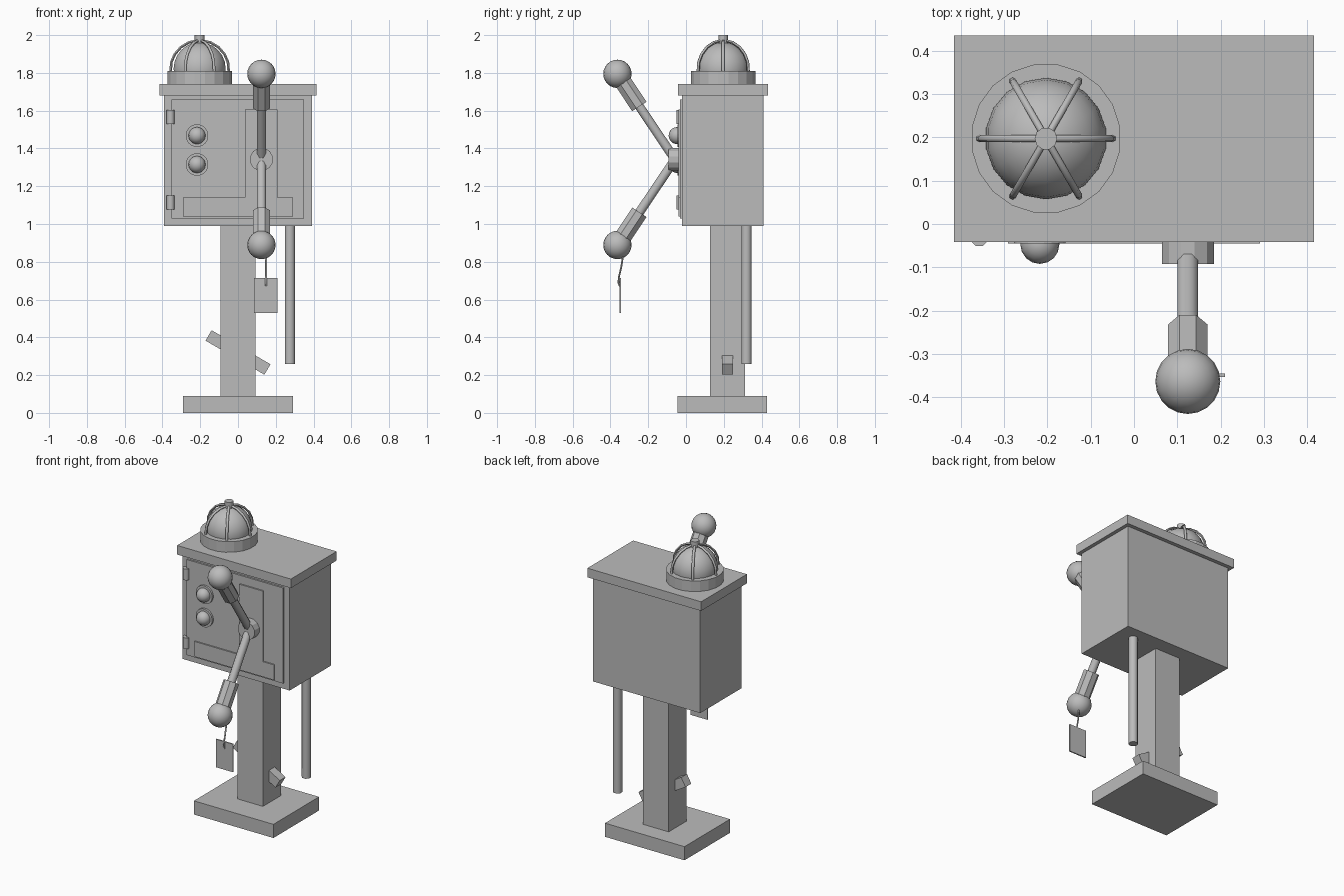
import bpy
import bmesh
from math import radians, cos, sin, pi
from mathutils import Vector, Matrix

if "Cube" in bpy.data.objects:
    bpy.data.objects.remove(bpy.data.objects["Cube"], do_unlink=True)

grey = bpy.data.materials.new("plain grey")
grey.use_nodes = True
grey.diffuse_color = (0.5, 0.5, 0.5, 1)
grey.node_tree.nodes["Principled BSDF"].inputs["Base Color"].default_value = (0.5, 0.5, 0.5, 1)


def finish(name, bm, smooth=None):
    """Turn a bmesh into a named object, optionally smooth shaded."""
    bmesh.ops.recalc_face_normals(bm, faces=bm.faces[:])
    mesh = bpy.data.meshes.new(name)
    bm.to_mesh(mesh)
    bm.free()
    obj = bpy.data.objects.new(name, mesh)
    bpy.context.collection.objects.link(obj)
    mesh.materials.append(grey)
    if smooth:
        bpy.ops.object.select_all(action='DESELECT')
        obj.select_set(True)
        bpy.context.view_layer.objects.active = obj
        bpy.ops.object.shade_smooth_by_angle(angle=radians(smooth))
    return obj


def box(name, x, y, z):
    """Box spanning the given ranges."""
    bm = bmesh.new()
    bmesh.ops.create_cube(bm, size=1)
    for v in bm.verts:
        v.co = [(r[0] + r[1]) / 2 + c * (r[1] - r[0]) for c, r in zip(v.co, (x, y, z))]
    return finish(name, bm)


def rod(name, start, end, radius, sides, smooth=None):
    """Capped cylinder between two points."""
    a, b = Vector(start), Vector(end)
    turn = (b - a).to_track_quat('Z', 'Y').to_matrix().to_4x4()
    spin = Matrix.Rotation(pi / sides, 4, 'Z')
    bm = bmesh.new()
    bmesh.ops.create_cone(bm, cap_ends=True, segments=sides, radius1=radius, radius2=radius,
                          depth=(b - a).length,
                          matrix=Matrix.Translation((a + b) / 2) @ turn @ spin)
    return finish(name, bm, smooth)


def ball(name, centre, radius, segments=16, rings=10):
    bm = bmesh.new()
    bmesh.ops.create_uvsphere(bm, u_segments=segments, v_segments=rings, radius=radius,
                              matrix=Matrix.Translation(centre))
    return finish(name, bm, 60)


def tube(name, points, radius):
    """Round wire along a path, converted to a mesh."""
    curve = bpy.data.curves.new(name, 'CURVE')
    curve.dimensions = '3D'
    curve.bevel_depth = radius
    curve.bevel_resolution = 1
    curve.use_fill_caps = True
    spline = curve.splines.new('POLY')
    spline.points.add(len(points) - 1)
    for p, co in zip(spline.points, points):
        p.co = (*co, 1)
    curve.materials.append(grey)
    obj = bpy.data.objects.new(name, curve)
    bpy.context.collection.objects.link(obj)
    bpy.ops.object.select_all(action='DESELECT')
    obj.select_set(True)
    bpy.context.view_layer.objects.active = obj
    bpy.ops.object.convert(target='MESH')
    bpy.ops.object.shade_smooth_by_angle(angle=radians(60))


# Stand
box("base_plate", (-0.29, 0.29), (-0.045, 0.43), (0, 0.09))
box("post", (-0.093, 0.093), (0.127, 0.313), (0.09, 0.99))
peg = box("cross_peg", (-0.18, 0.18), (-0.03, 0.03), (-0.032, 0.032))
peg.rotation_euler.y = radians(30)
peg.location = (0, 0.22, 0.32)
rod("conduit_pipe", (0.275, 0.32, 0.26), (0.275, 0.32, 0.99), 0.029, 8, 50)

# Cabinet
box("cabinet", (-0.391, 0.391), (-0.02, 0.41), (0.99, 1.68))
box("cabinet_lid", (-0.415, 0.415), (-0.042, 0.435), (1.68, 1.74))
box("door", (-0.352, 0.35), (-0.032, -0.018), (1.03, 1.66))

# Raised inverted-T panel
bm = bmesh.new()
outline = [(-0.29, 1.04), (0.29, 1.04), (0.29, 1.14), (0.21, 1.14),
           (0.21, 1.605), (0.037, 1.605), (0.037, 1.14), (-0.29, 1.14)]
face = bm.faces.new([bm.verts.new((x, -0.03, z)) for x, z in outline])
front = bmesh.ops.extrude_face_region(bm, geom=[face])["geom"]
bmesh.ops.translate(bm, vec=(0, -0.011, 0),
                    verts=[g for g in front if isinstance(g, bmesh.types.BMVert)])
finish("raised_panel", bm)

# Hinges and signal lamps
for part, z in (("upper", 1.567), ("lower", 1.113)):
    rod(part + "_hinge", (-0.357, -0.03, z - 0.037), (-0.357, -0.03, z + 0.037), 0.022, 8, 50)
for part, z in (("upper", 1.468), ("lower", 1.315)):
    rod(part + "_lamp_ring", (-0.217, -0.02, z), (-0.217, -0.045, z), 0.06, 20)
    ball(part + "_lamp", (-0.217, -0.047, z), 0.045)

# Levers mirrored above and below the hub
hub_x, hub_z = 0.124, 1.342
rod("lever_hub", (hub_x, -0.025, hub_z), (hub_x, -0.092, hub_z), 0.062, 12)
for part, s in (("upper", 1), ("lower", -1)):
    def at(y, dz):
        return (hub_x, y, hub_z + s * dz)
    rod(part + "_lever_rod", at(-0.073, 0.022), at(-0.27, 0.315), 0.026, 8, 50)
    rod(part + "_lever_grip", at(-0.247, 0.28), at(-0.35, 0.435), 0.049, 8)
    ball(part + "_lever_knob", at(-0.363, 0.453), 0.075, 20, 12)

# Hanging tag on a string
tube("tag_string", [(0.15, -0.332, 0.84), (0.148, -0.343, 0.77), (0.148, -0.355, 0.72),
                    (0.148, -0.358, 0.69), (0.148, -0.35, 0.67)], 0.005)
box("tag", (0.085, 0.21), (-0.353, -0.345), (0.53, 0.715))

# Caged beacon
cx, cy = -0.203, 0.197
rod("beacon_base", (cx, cy, 1.74), (cx, cy, 1.81), 0.173, 20)
bm = bmesh.new()
bmesh.ops.create_uvsphere(bm, u_segments=18, v_segments=12, radius=0.14,
                          matrix=Matrix.Translation((cx, cy, 1.822)))
finish("beacon_dome", bm, 60)
for i in range(6):
    a = i * pi / 3
    arc = [radians(d) for d in (-6, 15, 32, 50, 68, 86)]
    tube(f"cage_rib_{i + 1}", [(cx + 0.155 * cos(t) * cos(a), cy + 0.155 * cos(t) * sin(a),
                                1.817 + 0.155 * sin(t)) for t in arc], 0.008)
rod("cage_cap", (cx, cy, 1.955), (cx, cy, 2.0), 0.026, 10, 50)
